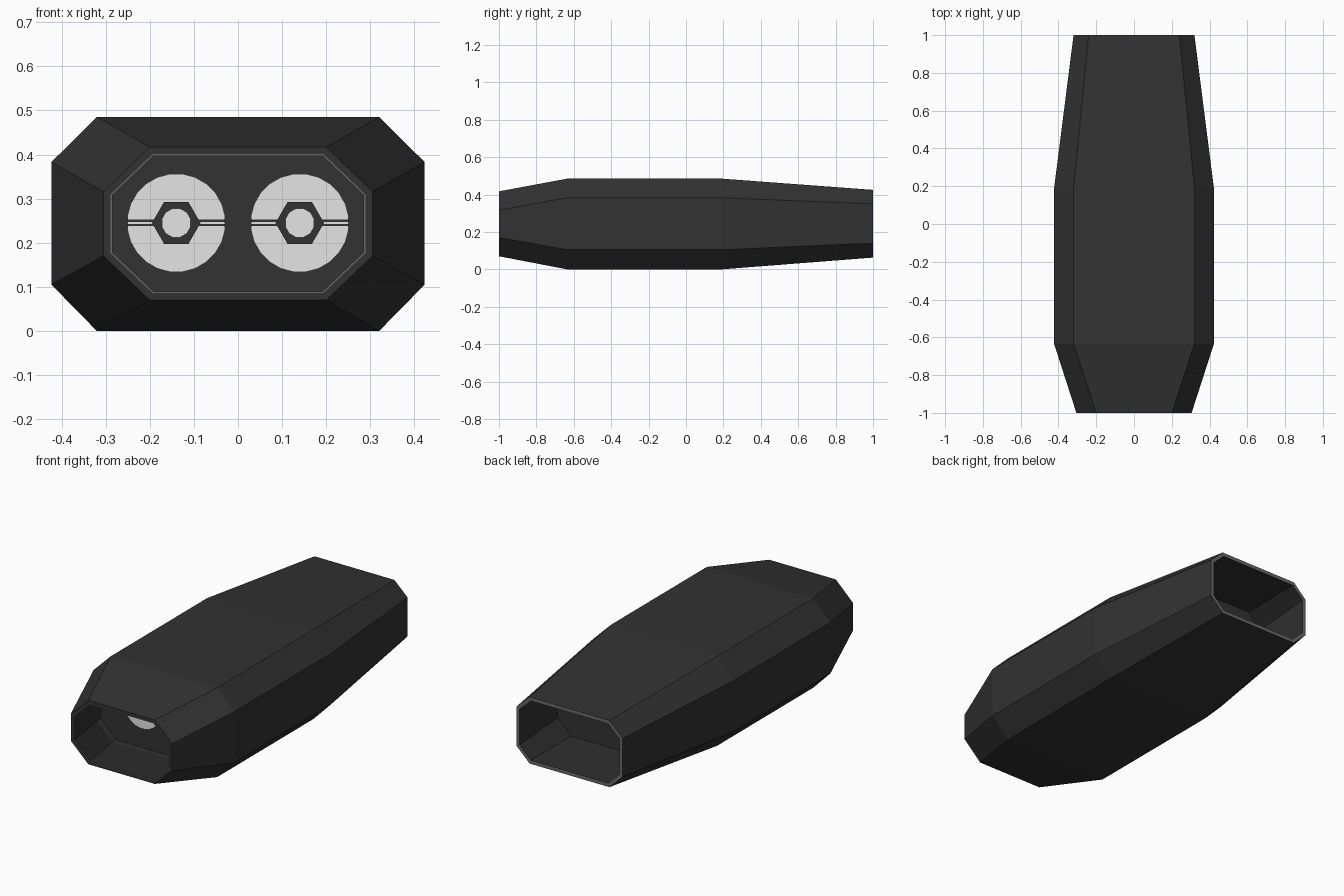
import bpy, bmesh, math
from mathutils import Matrix

if "Cube" in bpy.data.objects:
    bpy.data.objects.remove(bpy.data.objects["Cube"])


def material(name, value):
    m = bpy.data.materials.new(name)
    m.diffuse_color = (value, value, value, 1)
    m.use_nodes = True
    m.node_tree.nodes["Principled BSDF"].inputs["Base Color"].default_value = m.diffuse_color
    return m


DARK = material("dark grey", 0.032)
GREY = material("mid grey", 0.14)
LIGHT = material("light grey", 0.78)


def add_object(name, bm, mats):
    bmesh.ops.recalc_face_normals(bm, faces=bm.faces[:])
    mesh = bpy.data.meshes.new(name)
    bm.to_mesh(mesh)
    bm.free()
    for m in mats:
        mesh.materials.append(m)
    ob = bpy.data.objects.new(name, mesh)
    bpy.context.collection.objects.link(ob)
    return ob


# Hull stations: y, half width, half width of flat top, bottom, lower side, upper side, top
NOSE = (-1.0, 0.305, 0.20, 0.07, 0.17, 0.316, 0.417)
FORE = (-0.635, 0.423, 0.32, 0.0, 0.105, 0.383, 0.485)
MID = (0.19, 0.423, 0.32, 0.0, 0.105, 0.383, 0.485)
TAIL = (1.0, 0.32, 0.24, 0.063, 0.14, 0.35, 0.425)


def between(a, b, y):
    t = (y - a[0]) / (b[0] - a[0])
    return tuple(p + (q - p) * t for p, q in zip(a, b))


def ring(bm, station, inset=0.0):
    y, w, f, z0, s0, s1, z1 = station
    k = inset * 0.41
    w, f, z0, s0, s1, z1 = w - inset, f - k, z0 + inset, s0 + k, s1 - k, z1 - inset
    pts = [(f, z0), (w, s0), (w, s1), (f, z1), (-f, z1), (-w, s1), (-w, s0), (-f, z0)]
    return [bm.verts.new((x, y, z)) for x, z in pts]


# Octagonal hull: front bulkhead, out along the intake, over the skin, into the tail pocket
WALL = 0.02
bm = bmesh.new()
path = [
    (between(FORE, MID, -0.60), WALL, 0), (FORE, WALL, 0), (NOSE, WALL, 0),
    (NOSE, WALL - 0.004, 1), (NOSE, 0, 0),
    (FORE, 0, 0), (MID, 0, 0), (TAIL, 0, 0),
    (TAIL, WALL, 1), (between(MID, TAIL, 0.60), WALL, 0),
]
rings = [ring(bm, s, i) for s, i, _ in path]
for (a, b), (_, _, mat) in zip(zip(rings, rings[1:]), path[1:]):
    for i in range(8):
        j = (i + 1) % 8
        bm.faces.new((a[i], a[j], b[j], b[i])).material_index = mat
bm.faces.new(rings[0])
bm.faces.new(rings[-1])
add_object("hull", bm, [DARK, GREY])


def disc(name, x, y, radius, depth, sides, mat):
    bm = bmesh.new()
    bmesh.ops.create_cone(bm, cap_ends=True, segments=sides, radius1=radius,
                          radius2=radius, depth=depth)
    bm.transform(Matrix.Translation((x, y, 0.245)) @ Matrix.Rotation(math.pi / 2, 4, 'X')
                 @ Matrix.Rotation(math.pi / sides, 4, 'Z'))
    return add_object(name, bm, [mat])


# Twin intake fans on the front bulkhead
for side, x in (("left", -0.14), ("right", 0.14)):
    disc(side + "_fan_disc", x, -0.61, 0.112, 0.022, 24, LIGHT)
    disc(side + "_fan_collar", x, -0.622, 0.055, 0.008, 6, DARK)
    disc(side + "_fan_hub", x, -0.628, 0.034, 0.008, 12, LIGHT)
    # thin dark slot lines across the fan
    for s in (-1, 1):
        for dz in (-0.005, 0.005):
            bm = bmesh.new()
            bmesh.ops.create_cube(bm, size=1)
            bm.transform(Matrix.Translation((x + s * 0.08, -0.622, 0.245 + dz))
                         @ Matrix.Diagonal((0.06, 0.004, 0.005, 1)))
            add_object(side + "_fan_slot", bm, [DARK])
